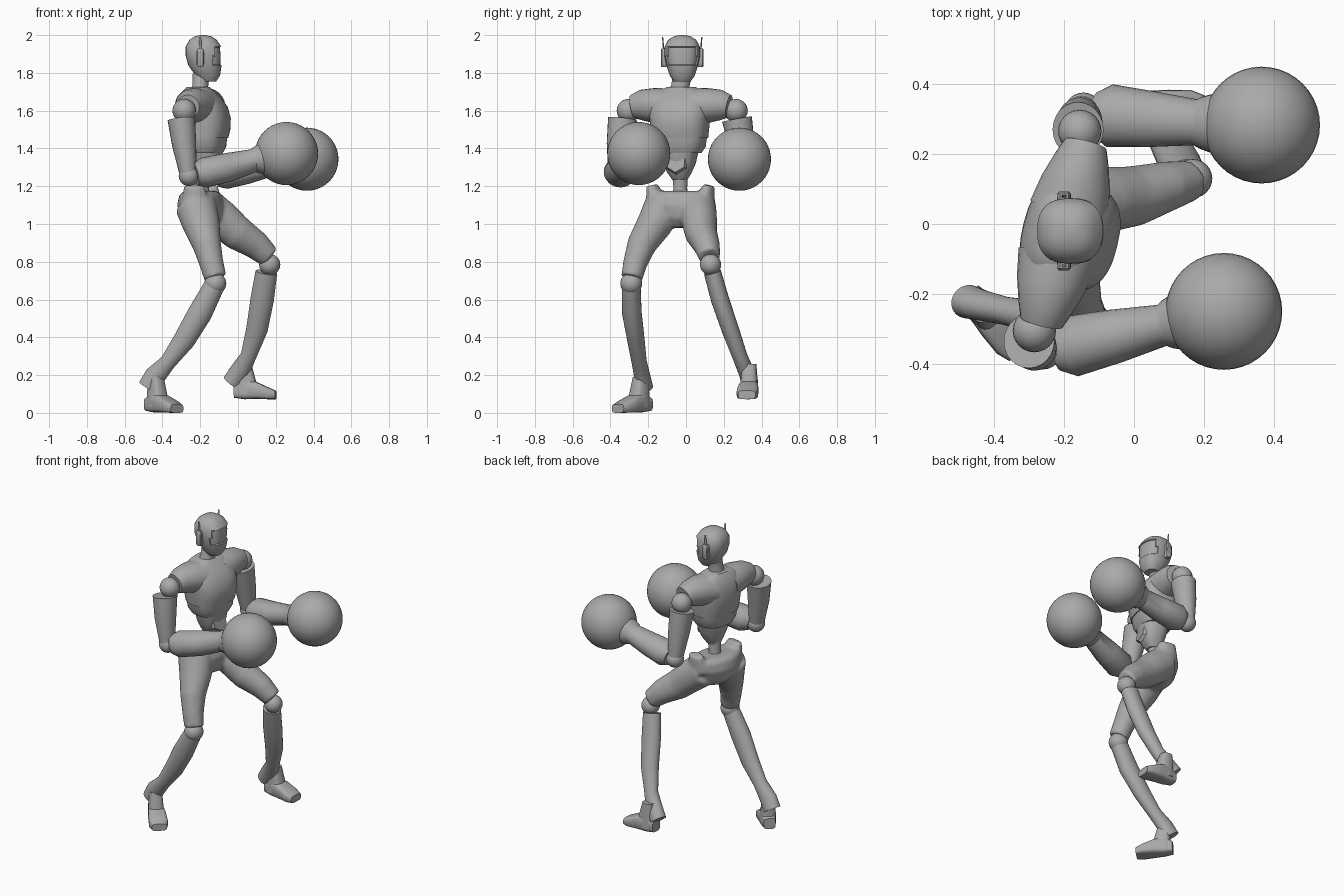
import bpy, bmesh, math
from mathutils import Vector, Matrix

cube = bpy.data.objects.get("Cube")
if cube:
    bpy.data.objects.remove(cube)

grey = bpy.data.materials.new("plain_grey")
grey.use_nodes = True
COLOUR = (0.4, 0.4, 0.4, 1)
grey.diffuse_color = COLOUR
grey.node_tree.nodes["Principled BSDF"].inputs["Base Color"].default_value = COLOUR

UP = Vector((0, 0, 1))
FWD = Vector((0.97, -0.24, 0)).normalized()   # chest direction
LAT = UP.cross(FWD)
BODY = Vector((-0.19, -0.03, 0))


def loft(bm, rings, ref, normal=None, power=2.0, sides=24):
    """Skin superellipse rings (centre, half size along ref, half size across)."""
    pts = [Vector(r[0]) for r in rings]
    loops = []
    for i, (_, a, b) in enumerate(rings):
        t = normal or (pts[min(i + 1, len(pts) - 1)] - pts[max(i - 1, 0)]).normalized()
        u = (ref - t * ref.dot(t)).normalized()
        v = t.cross(u)
        loop = []
        for k in range(sides):
            ang = math.tau * k / sides
            c, s = math.cos(ang), math.sin(ang)
            du = math.copysign(abs(c) ** (2 / power), c) * a
            dv = math.copysign(abs(s) ** (2 / power), s) * b
            loop.append(bm.verts.new(pts[i] + u * du + v * dv))
        loops.append(loop)
    for low, high in zip(loops, loops[1:]):
        for k in range(sides):
            n = (k + 1) % sides
            bm.faces.new((low[k], low[n], high[n], high[k]))
    bm.faces.new(loops[0][::-1])
    bm.faces.new(loops[-1])


def finish(name, bm, angle=40):
    bmesh.ops.recalc_face_normals(bm, faces=bm.faces)
    mesh = bpy.data.meshes.new(name)
    bm.to_mesh(mesh)
    bm.free()
    mesh.materials.append(grey)
    ob = bpy.data.objects.new(name, mesh)
    bpy.context.collection.objects.link(ob)
    bpy.ops.object.select_all(action="DESELECT")
    ob.select_set(True)
    bpy.context.view_layer.objects.active = ob
    bpy.ops.object.shade_smooth_by_angle(angle=math.radians(angle))
    return ob


def tube(name, rings, ref=UP, **kw):
    bm = bmesh.new()
    loft(bm, rings, ref, **kw)
    return finish(name, bm)


def ball(name, centre, r, seg=24):
    bm = bmesh.new()
    bmesh.ops.create_uvsphere(bm, u_segments=seg, v_segments=seg // 2, radius=r,
                              matrix=Matrix.Translation(centre))
    return finish(name, bm)


def stack(profile):
    """Horizontal rings in the chest frame: z, forward shift, depth, width."""
    return [(BODY + FWD * f + UP * z, a, b) for z, f, a, b in profile]


# Head with a recessed face panel
face = Vector((1, 0, 0))
bm = bmesh.new()
head = [(1.755, .03, .04, .045), (1.785, .025, .065, .066), (1.84, .01, .088, .084),
        (1.89, .004, .096, .094), (1.94, .002, .094, .093), (1.975, 0, .072, .074),
        (1.993, 0, .045, .046), (2.0, 0, .015, .015)]
loft(bm, [((-.185 + f, -.02, z), a, b) for z, f, a, b in head], face, UP, 2.5, 32)
bmesh.ops.recalc_face_normals(bm, faces=bm.faces)
panel = [f for f in bm.faces if f.calc_center_median().x > -.13
         and 1.84 < f.calc_center_median().z < 1.94]
bmesh.ops.inset_region(bm, faces=panel, thickness=.004, depth=-.007)
finish("head", bm)

tube("neck", [((-.205, -.035, 1.68), .055, .065), ((-.2, -.03, 1.73), .042, .048),
              ((-.195, -.02, 1.79), .045, .05)], face)

# Ear pods and antennas
for side, label in ((1, "left"), (-1, "right")):
    y = -.02 + side * .098
    tube(label + "_ear", [((-.2, y - side * .015, 1.88), .05, .02),
                          ((-.2, y + side * .01, 1.88), .05, .019),
                          ((-.2, y + side * .015, 1.88), .043, .014)], UP, power=4, sides=16)
    tube(label + "_antenna", [((-.2, y, 1.92), .008, .004), ((-.2, y + side * .006, 1.99), .005, .003)],
         face, sides=8)

# Chest, rib band, abdomen and waist
tube("chest", stack([(1.455, .01, .122, .148), (1.5, .01, .134, .152), (1.56, .008, .138, .158),
                     (1.62, 0, .128, .162), (1.67, -.012, .104, .152), (1.705, -.02, .076, .12),
                     (1.725, -.022, .058, .075)]), FWD, normal=UP, power=2.6, sides=32)
tube("rib_band", stack([(1.375, .01, .095, .112), (1.41, .01, .112, .135), (1.46, .01, .117, .142)]),
     FWD, normal=UP, power=2.6, sides=32)
tube("abdomen", stack([(1.235, .01, .04, .04), (1.27, .018, .06, .062), (1.32, .02, .078, .085),
                       (1.39, .018, .09, .1)]), FWD, normal=UP, power=2.5)
tube("waist", stack([(1.1, 0, .05, .055), (1.19, 0, .036, .036), (1.26, .005, .04, .042)]),
     FWD, normal=UP)
belly = BODY + FWD * .08 + UP * 1.325
tube("belly_plate", [(belly, .066, .064), (belly + FWD * .02 + UP * .004, .056, .054)], UP, sides=6)

# Pelvis and thighs blended into one skin
bm = bmesh.new()
loft(bm, stack([(.98, 0, .06, .07), (1.03, -.005, .105, .14), (1.1, -.01, .12, .172),
                (1.155, -.01, .105, .182), (1.175, -.01, .08, .165)]), FWD, normal=UP)
for s in (-1, 1):
    hip = BODY + FWD * -.005 + LAT * s * .13
    loft(bm, [(hip + UP * 1.1, .08, .055), (hip + LAT * s * .025 + UP * 1.205, .055, .03)], FWD)
loft(bm, [((-.225, -.12, 1.1), .11, .1), ((-.195, -.165, 1.0), .1, .095),
          ((-.165, -.235, .89), .076, .078), ((-.14, -.27, .79), .064, .064),
          ((-.12, -.287, .715), .06, .057)], face)
loft(bm, [((-.17, .06, 1.09), .105, .1), ((-.08, .07, 1.02), .1, .095), ((0, .08, .95), .092, .086),
          ((.1, .11, .885), .076, .07), ((.165, .125, .825), .06, .057)], face)
legs = finish("pelvis_and_thighs", bm)
remesh = legs.modifiers.new("Blend", "REMESH")
remesh.mode = "VOXEL"
remesh.voxel_size = .011
remesh.use_smooth_shade = True
relax = legs.modifiers.new("Relax", "SMOOTH")
relax.factor = .5
relax.iterations = 6

# Knees and shins, flaring to a heel
ball("right_knee", (-.12, -.29, .685), .058)
ball("left_knee", (.168, .13, .785), .056)
tube("right_shin", [((-.13, -.29, .665), .055, .05), ((-.2, -.287, .53), .064, .052),
                    ((-.285, -.265, .385), .058, .046), ((-.37, -.248, .27), .043, .04),
                    ((-.44, -.232, .195), .056, .043), ((-.475, -.222, .135), .055, .048)], face)
tube("left_shin", [((.15, .14, .745), .058, .046), ((.128, .18, .6), .062, .048),
                   ((.1, .235, .44), .057, .046), ((.055, .285, .3), .042, .04),
                   ((.005, .322, .21), .056, .042), ((-.035, .338, .16), .05, .045)], face)


# Feet: ankle block and low sloping toe
def foot(label, origin, heading, drop):
    d = Vector(heading).normalized()
    o = Vector(origin)
    at = lambda along, z: o + d * along + UP * z
    tube(label + "_ankle", [(at(.0, .19), .036, .038), (at(.01, .1), .05, .045),
                            (at(.015, .03), .06, .048)], d, normal=UP, power=3, sides=16)
    tube(label + "_foot", [(at(-.055, .045), .035, .036), (at(0, .055), .053, .046),
                           (at(.06, .05 - drop), .046, .054), (at(.125, .034 - drop), .032, .058),
                           (at(.165, .025 - drop), .023, .046)], UP, normal=d, power=4, sides=16)


foot("right", (-.435, -.24, 0), (.68, -.73, 0), .002)
foot("left", (.035, .335, .07), (1, -.08, 0), 0)

# Arms: shoulder cap, ball, sleeve, elbow, forearm, glove
arms = {
    "right": dict(s=-1, ball=(-.285, -.305, 1.6), elbow=(-.26, -.362, 1.255),
                  sleeve=[((-.3, -.335, 1.555), .073, .078), ((-.285, -.352, 1.42), .064, .068),
                          ((-.265, -.362, 1.27), .046, .05)],
                  fore=[((-.225, -.362, 1.262), .06, .06), ((-.18, -.35, 1.272), .08, .088),
                        ((-.05, -.32, 1.3), .077, .077), ((.08, -.29, 1.335), .062, .06),
                        ((.095, -.287, 1.338), .07, .07), ((.16, -.272, 1.352), .095, .095)],
                  glove=(.257, -.25, 1.373)),
    "left": dict(s=1, ball=(-.155, .265, 1.6), elbow=(-.145, .322, 1.25),
                 sleeve=[((-.16, .27, 1.555), .073, .08), ((-.155, .295, 1.42), .064, .068),
                         ((-.148, .318, 1.27), .046, .05)],
                 fore=[((-.115, .318, 1.255), .06, .06), ((-.07, .31, 1.265), .08, .09),
                       ((.05, .3, 1.285), .072, .08), ((.175, .291, 1.312), .06, .066),
                       ((.19, .29, 1.315), .07, .074), ((.265, .286, 1.328), .095, .098)],
                 glove=(.365, .283, 1.343)),
}
for label, arm in arms.items():
    cap = BODY + FWD * -.012
    side = LAT * arm["s"]
    tube(label + "_shoulder_cap", [(cap + side * .07 + UP * 1.62, .098, .115),
                                   (cap + side * .15 + UP * 1.628, .092, .1),
                                   (cap + side * .22 + UP * 1.63, .08, .078),
                                   (cap + side * .262 + UP * 1.622, .062, .062)])
    ball(label + "_shoulder", arm["ball"], .062)
    tube(label + "_upper_arm", arm["sleeve"], face)
    ball(label + "_elbow", arm["elbow"], .054)
    tube(label + "_forearm", arm["fore"])
    ball(label + "_glove", arm["glove"], .167, 40)
